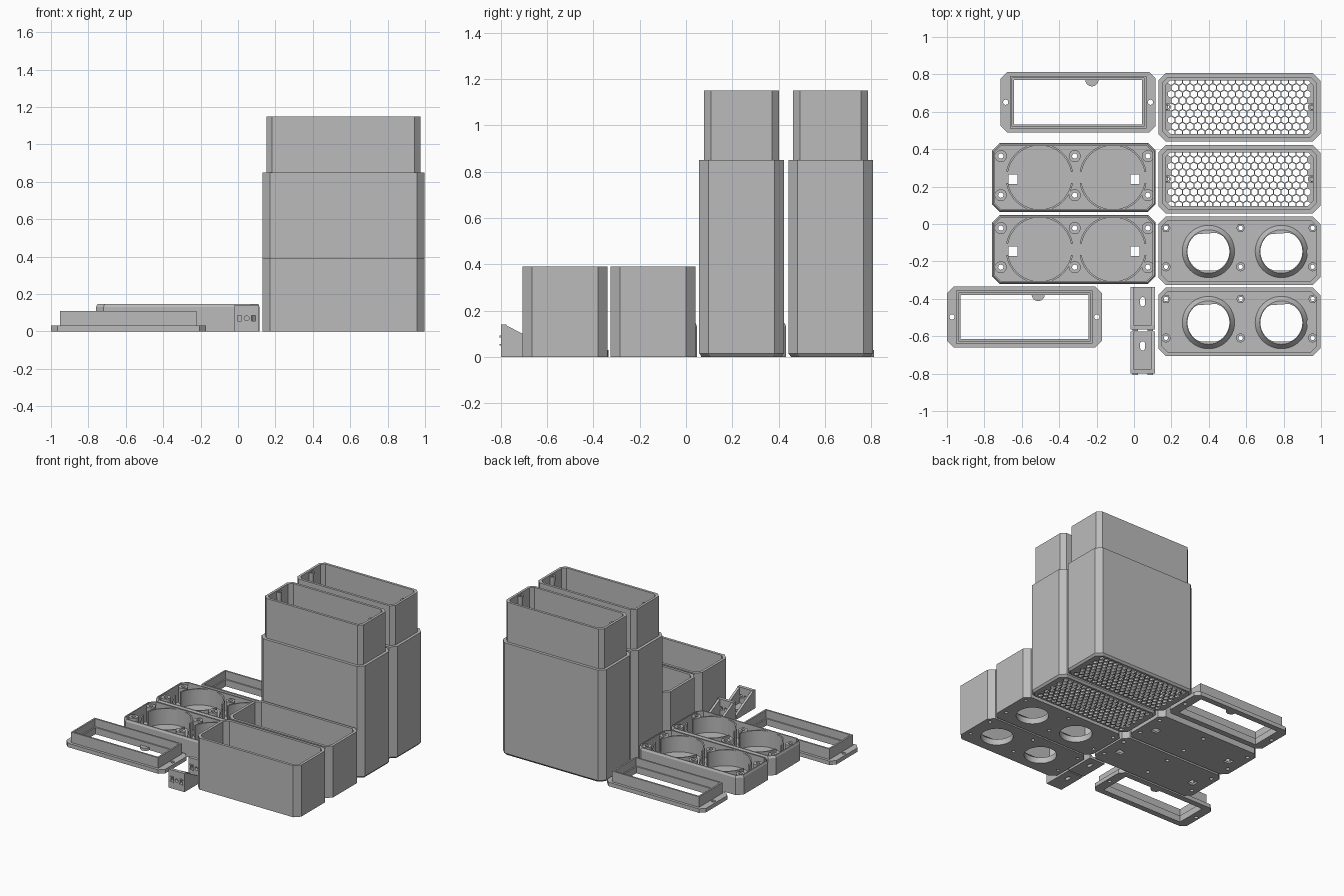
import bpy, bmesh, math
from mathutils import Matrix

if "Cube" in bpy.data.objects:
    bpy.data.objects.remove(bpy.data.objects["Cube"])

grey = bpy.data.materials.new("light_grey")
grey.diffuse_color = (0.5, 0.5, 0.5, 1)
grey.use_nodes = True
grey.node_tree.nodes["Principled BSDF"].inputs["Base Color"].default_value = grey.diffuse_color

PLANES = {
    "XY": Matrix.Identity(4),
    "XZ": Matrix.Rotation(math.pi / 2, 4, "X"),                             # depth runs to -y
    "YZ": Matrix(((0, 0, 1, 0), (1, 0, 0, 0), (0, 1, 0, 0), (0, 0, 0, 1))),  # depth runs to +x
}


def rect(w, h, c=0.0, x=0, y=0):
    """Rectangle outline with optional corner chamfers."""
    a, b = w / 2, h / 2
    if c == 0:
        pts = [(a, -b), (a, b), (-a, b), (-a, -b)]
    else:
        pts = [(a, -b + c), (a, b - c), (a - c, b), (-a + c, b),
               (-a, b - c), (-a, -b + c), (-a + c, -b), (a - c, -b)]
    return [(x + u, y + v) for u, v in pts]


def ngon(r, n=32, x=0, y=0, turn=0.0):
    return [(x + r * math.cos(2 * math.pi * i / n + turn),
             y + r * math.sin(2 * math.pi * i / n + turn)) for i in range(n)]


def arc_band(r0, r1, a0, a1, n=20):
    angles = [math.radians(a0 + (a1 - a0) * i / n) for i in range(n + 1)]
    return ([(r1 * math.cos(a), r1 * math.sin(a)) for a in angles] +
            [(r0 * math.cos(a), r0 * math.sin(a)) for a in reversed(angles)])


def prism(name, loops, w0, w1, loc=(0, 0, 0), plane="XY", low=1, high=1, loop=0):
    """Extrude an outline with holes; low/high = (sx, sy) scale of one loop at each end."""
    cu = bpy.data.curves.new(name, "CURVE")
    cu.dimensions, cu.fill_mode, cu.extrude = "2D", "BOTH", (w1 - w0) / 2
    for pts in loops:
        s = cu.splines.new("POLY")
        s.points.add(len(pts) - 1)
        for p, (u, v) in zip(s.points, pts):
            p.co = (u, v, 0, 1)
        s.use_cyclic_u = True
    ob = bpy.data.objects.new(name, cu)
    bpy.context.collection.objects.link(ob)
    bpy.ops.object.select_all(action="DESELECT")
    ob.select_set(True)
    bpy.context.view_layer.objects.active = ob
    bpy.ops.object.convert(target="MESH")
    ob = bpy.context.view_layer.objects.active
    bm = bmesh.new()
    bm.from_mesh(ob.data)
    bmesh.ops.remove_doubles(bm, verts=bm.verts, dist=1e-5)
    rim = {(round(u, 3), round(v, 3)) for u, v in loops[loop]}
    for v in bm.verts:
        scale = low if v.co.z < 0 else high
        if scale != 1 and (round(v.co.x, 3), round(v.co.y, 3)) in rim:
            v.co.x *= scale[0]
            v.co.y *= scale[1]
    bmesh.ops.recalc_face_normals(bm, faces=bm.faces)
    bm.transform(Matrix.Translation(loc) @ PLANES[plane] @ Matrix.Translation((0, 0, (w0 + w1) / 2)))
    bm.to_mesh(ob.data)
    bm.free()
    ob.data.materials.clear()
    ob.data.materials.append(grey)
    bpy.ops.object.shade_smooth_by_angle(angle=math.radians(30))
    return ob


W, D, C = 0.866, 0.366, 0.04     # footprint of the boxes
BX = 0.563
OUT = rect(W, D, C)
INNER = rect(W - 0.08, D - 0.08, 0.025)


def tall_box(y):
    at = (BX, y, 0)
    # perforated floor with a chamfered lower edge
    holes = []
    for j in range(-4, 5):
        for i in range(-9, 10):
            x = i * 0.0405 + (0.02025 if j % 2 else 0)
            if abs(x) < 0.375:
                holes.append(ngon(0.0197, 6, x, j * 0.0345, math.pi / 6))
    prism("grille_floor", [OUT] + holes, 0, 0.015, at, low=(0.972, 0.935))
    prism("tall_box_wall", [OUT, INNER], 0.015, 0.85, at)
    prism("tall_box_lip", [rect(W - 0.043, D - 0.043, 0.03), INNER], 0.85, 1.15, at)
    # screw posts at both ends under the lip
    for s in (-1, 1):
        prism("lip_screw_post", [ngon(0.022, 20), ngon(0.012, 20)], 1.0, 1.14,
              (BX + s * 0.388, y, 0), low=(0.7, 0.7))


def low_box(y):
    at = (BX, y, 0)
    screws = [(sx * 0.392, v) for sx in (-1, 1) for v in (0.122, -0.086)] + [(0.007, 0.122), (0.007, -0.086)]
    tubes = [(-0.165, -0.004), (0.225, -0.004)]
    floor = [OUT] + [ngon(0.112, 48, u, v) for u, v in tubes] + [ngon(0.012, 16, u, v) for u, v in screws]
    prism("speaker_floor", floor, 0, 0.015, at)
    prism("low_box_wall", [OUT, rect(W - 0.04, D - 0.04, 0.032)], 0.015, 0.39, at)
    # flared collars round the big openings
    for u, v in tubes:
        prism("opening_collar", [ngon(0.14, 48), ngon(0.112, 48)], 0.015, 0.045,
              (BX + u, y + v, 0), high=(0.83, 0.83))
    # hexagonal and round bosses
    for u, v in screws:
        n = 6 if v > 0 else 20
        prism("screw_boss", [ngon(0.024, n), ngon(0.012, 16)], 0.015, 0.03, (BX + u, y + v, 0))
    for u, v in [(-0.38, 0.06), (-0.38, -0.005), (0.38, 0.06), (0.38, -0.005), (0.072, 0.125)]:
        prism("round_pad", [ngon(0.022, 20)], 0.015, 0.022, (BX + u, y + v, 0))


def bezel(x, y):
    at = (x, y, 0)
    opening = rect(0.685, 0.237)
    ends = [ngon(0.014, 16, s * 0.387) for s in (-1, 1)]
    prism("bezel_plate", [rect(0.828, 0.324, 0.035), opening] + ends, 0, 0.03, at)
    prism("bezel_ring", [rect(0.73, 0.283), rect(0.705, 0.258)], 0.03, 0.11, at)
    prism("bezel_step", [rect(0.71, 0.262), opening], 0.03, 0.05, at)
    prism("bezel_tab", [arc_band(0.001, 0.035, 180, 360)], 0, 0.02, (x + 0.074, y + 0.12, 0))


def fan_tray(y):
    x, w, d = -0.322, 0.874, 0.368
    at = (x, y, 0)
    posts = [(u, v) for u in (-0.39, 0.005, 0.396) for v in (0.114, -0.095)]
    squares = [rect(0.05, 0.05, 0, u, -0.01) for u in (-0.325, 0.327)]
    holes = [ngon(0.014, 16, u, v) for u, v in posts]
    out = rect(w, d, C)
    prism("tray_floor", [out] + squares + holes, 0, 0.015, at)
    prism("tray_wall", [out, rect(w - 0.03, d - 0.03, 0.033)], 0.015, 0.13, at)
    prism("tray_rim", [out, rect(w - 0.03, d - 0.03, 0.033)], 0.13, 0.145, at, high=(0.985, 0.965))
    # screw posts
    for u, v in posts:
        prism("tray_post", [ngon(0.032, 24), ngon(0.014, 16)], 0.015, 0.135, (x + u, y + v, 0))
    # curved cradles, open along the cable groove
    for u in (-0.183, 0.21):
        for a in (10, 190):
            prism("fan_cradle", [arc_band(0.171, 0.181, a, a + 160, 28)], 0.015, 0.135, (x + u, y, 0))
    # low rails either side of the groove
    for v in (-0.038, 0.016):
        prism("groove_rail", [rect(0.60, 0.006, 0, 0, v)], 0.015, 0.02, at)


def bracket(y0):
    x, w, length = 0.046, 0.132, 0.226
    slot = [(u, v + (0.012 if v > 0 else -0.012)) for u, v in ngon(0.013, 16, turn=math.pi / 16)]
    slot = [(u, v + 0.035) for u, v in slot]
    prism("bracket_base", [rect(w, length), slot], 0, 0.02, (x, y0 + length / 2, 0))
    # front plate with screw hole and two cable slots
    cuts = [ngon(0.013, 16, 0, 0.0)] + [rect(0.026, 0.028, 0, s * 0.04, 0) for s in (-1, 1)]
    prism("bracket_front", [rect(w, 0.12, 0, 0, 0.01)] + cuts, -0.025, 0, (x, y0, 0.07), "XZ")
    # sloping side gussets and small front nubs
    side = [(0, 0.02), (length, 0.02), (length, 0.03), (0.025, 0.135), (0, 0.14)]
    for s in (-1, 1):
        prism("bracket_side", [side], -0.009, 0.009, (x + s * (w / 2 - 0.009), y0, 0), "YZ")
        prism("bracket_nub", [rect(0.03, 0.008, 0, 0, 0.018)], 0, 0.007, (x + s * 0.04, y0, 0.07), "XZ")
        prism("bracket_nub", [rect(0.03, 0.008, 0, 0, -0.018)], 0, 0.007, (x + s * 0.04, y0, 0.07), "XZ")


for y in (0.24, 0.625):
    tall_box(y)
for y in (-0.143, -0.523):
    low_box(y)
bezel(-0.299, 0.651)
bezel(-0.586, -0.497)
for y in (0.249, -0.136):
    fan_tray(y)
for y in (-0.80, -0.564):
    bracket(y)
